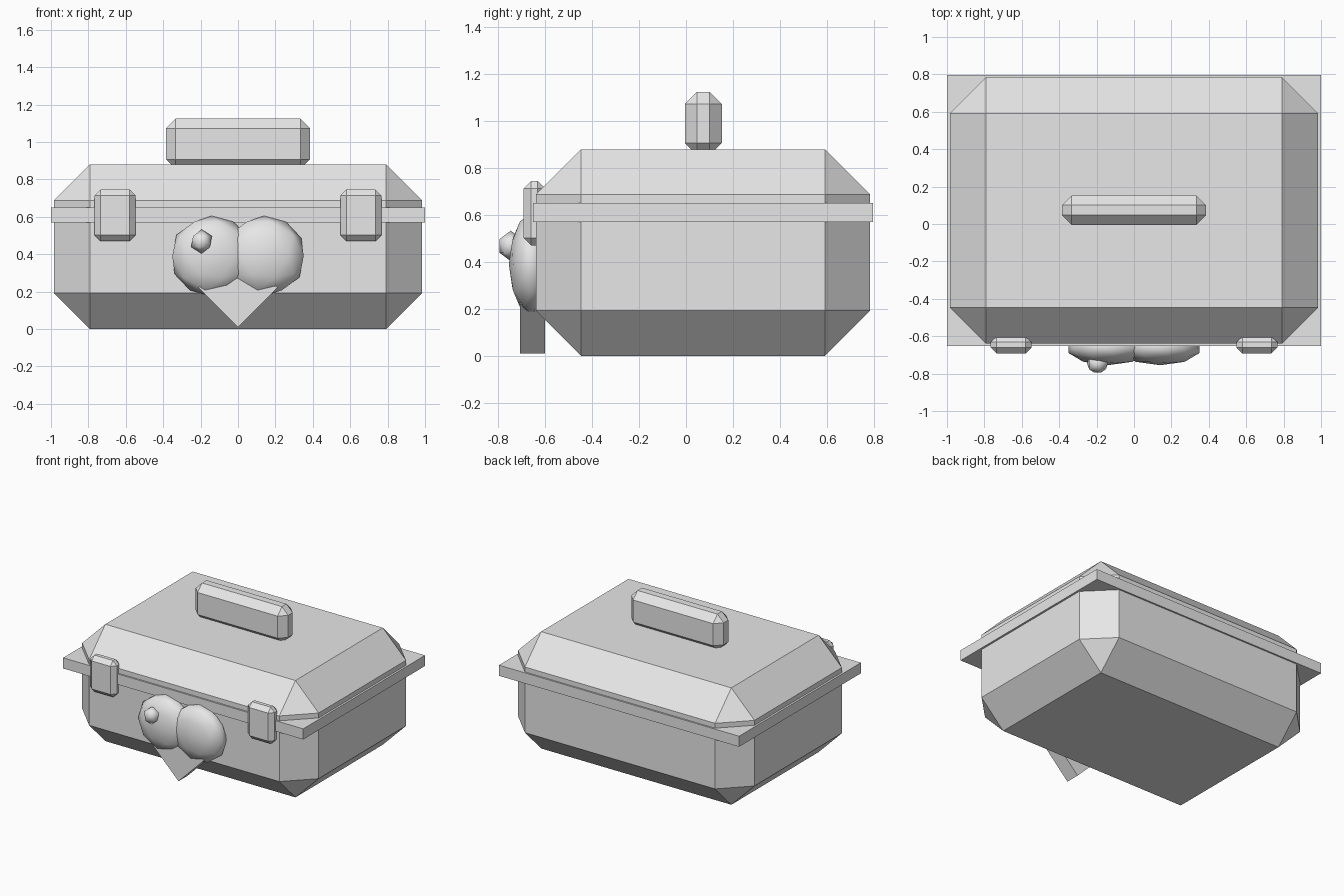
import bpy, bmesh, math
from mathutils import Matrix

cube = bpy.data.objects.get("Cube")
if cube:
    bpy.data.objects.remove(cube, do_unlink=True)

grey = bpy.data.materials.new("light grey")
grey.use_nodes = True
grey.diffuse_color = (0.8, 0.8, 0.8, 1)
grey.node_tree.nodes["Principled BSDF"].inputs["Base Color"].default_value = (0.8, 0.8, 0.8, 1)


def add_object(name, bm, smooth=False):
    mesh = bpy.data.meshes.new(name)
    for face in bm.faces:
        face.smooth = smooth
    bm.to_mesh(mesh)
    bm.free()
    mesh.materials.append(grey)
    obj = bpy.data.objects.new(name, mesh)
    bpy.context.collection.objects.link(obj)
    return obj


def box(name, x, y, z, chamfer=0.0, roll=0.0):
    """Box between (min, max) pairs, with optional chamfered edges."""
    bm = bmesh.new()
    bmesh.ops.create_cube(bm, size=1)
    bmesh.ops.scale(bm, vec=(x[1] - x[0], y[1] - y[0], z[1] - z[0]), verts=bm.verts)
    if chamfer:
        bmesh.ops.bevel(bm, geom=bm.edges[:], offset=chamfer, segments=1,
                        profile=0.5, affect='EDGES')
    bm.transform(Matrix.Rotation(roll, 4, 'Y'))
    bmesh.ops.translate(bm, vec=[sum(p) / 2 for p in (x, y, z)], verts=bm.verts)
    return add_object(name, bm)


def ball(name, centre, radii, subdivisions):
    """Coarse ellipsoid with smooth shading."""
    bm = bmesh.new()
    bmesh.ops.create_icosphere(bm, subdivisions=subdivisions, radius=1)
    bmesh.ops.scale(bm, vec=radii, verts=bm.verts)
    bmesh.ops.translate(bm, vec=centre, verts=bm.verts)
    return add_object(name, bm, smooth=True)


# Chest, rim and carrying handle
box("chest_body", (-0.985, 0.985), (-0.64, 0.785), (0, 0.88), 0.193)
box("rim", (-1, 1), (-0.652, 0.797), (0.57, 0.65))
box("handle", (-0.385, 0.385), (-0.005, 0.153), (0.855, 1.125), 0.052)

# Latches and eyes, one per side
for side, s in (("left", 1), ("right", -1)):
    edges = sorted((s * 0.547, s * 0.767))
    box(side + "_latch", edges, (-0.692, -0.60), (0.47, 0.745), 0.032)
    ball(side + "_eye", (s * 0.14, -0.66, 0.39), (0.222, 0.095, 0.215), 2)

# Single pupil and the diamond beak
ball("pupil", (-0.195, -0.747, 0.468), (0.062, 0.056, 0.065), 1)
half = 0.149
box("beak", (-half, half), (-0.708, -0.60), (0.22 - half, 0.22 + half), roll=math.pi / 4)
